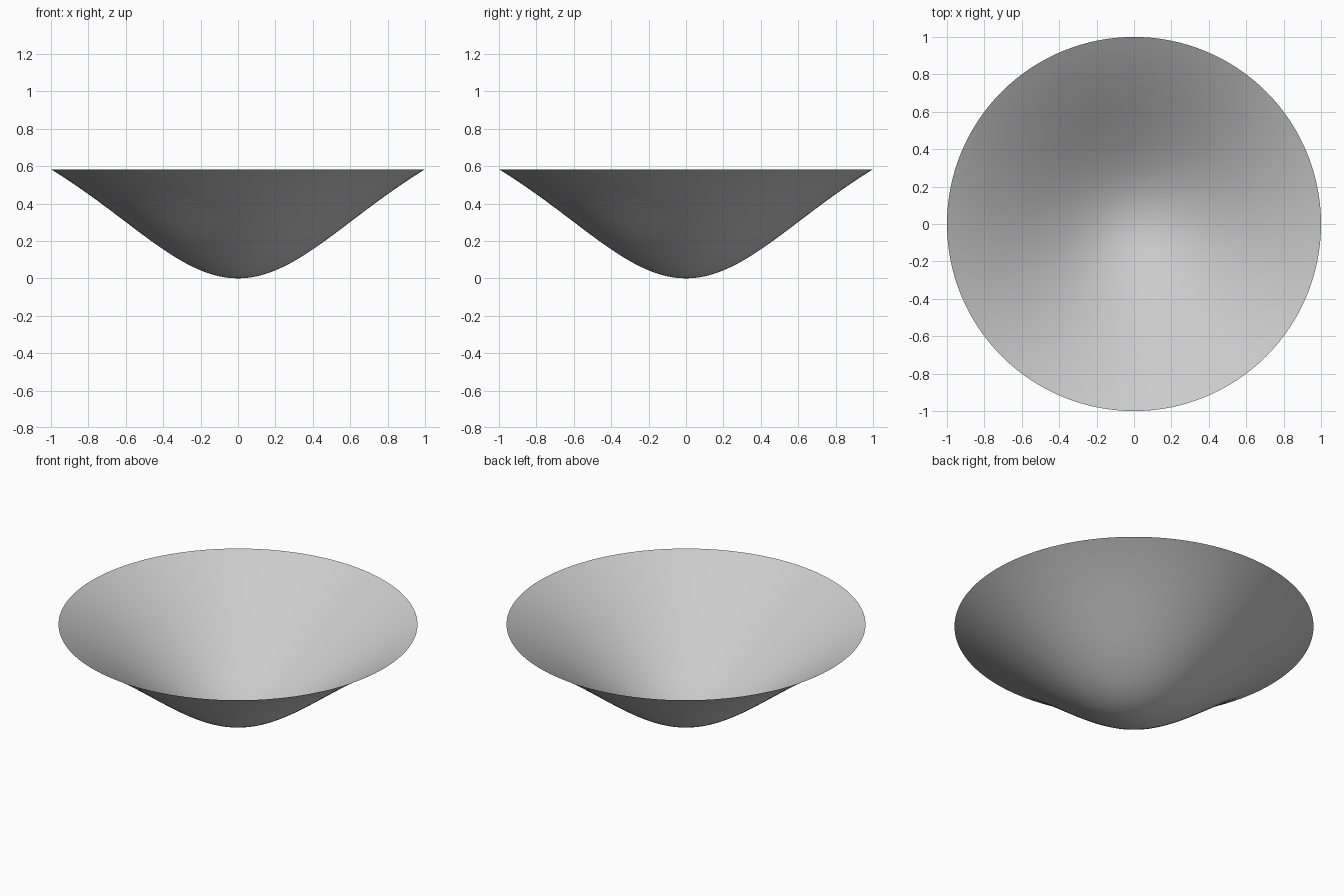
import bpy, bmesh, math

if "Cube" in bpy.data.objects:
    bpy.data.objects.remove(bpy.data.objects["Cube"])

RINGS, SEGMENTS = 40, 128


def height(r):
    # bell-shaped profile: rounded bottom flaring to a straighter rim
    return 1.108 * r * r / (1 + 0.9 * r * r)


# Bowl: thin open sheet revolved around z
bm = bmesh.new()
center = bm.verts.new((0, 0, 0))
previous = None
for i in range(1, RINGS + 1):
    r = i / RINGS
    ring = [bm.verts.new((r * math.cos(a), r * math.sin(a), height(r)))
            for a in (2 * math.pi * k / SEGMENTS for k in range(SEGMENTS))]
    for k in range(SEGMENTS):
        n = (k + 1) % SEGMENTS
        if previous:
            bm.faces.new((previous[k], ring[k], ring[n], previous[n]))
        else:
            bm.faces.new((center, ring[k], ring[n]))
    previous = ring

for face in bm.faces:
    face.smooth = True
mesh = bpy.data.meshes.new("bowl")
bm.to_mesh(mesh)
bm.free()
bowl = bpy.data.objects.new("bowl", mesh)
bpy.context.collection.objects.link(bowl)
